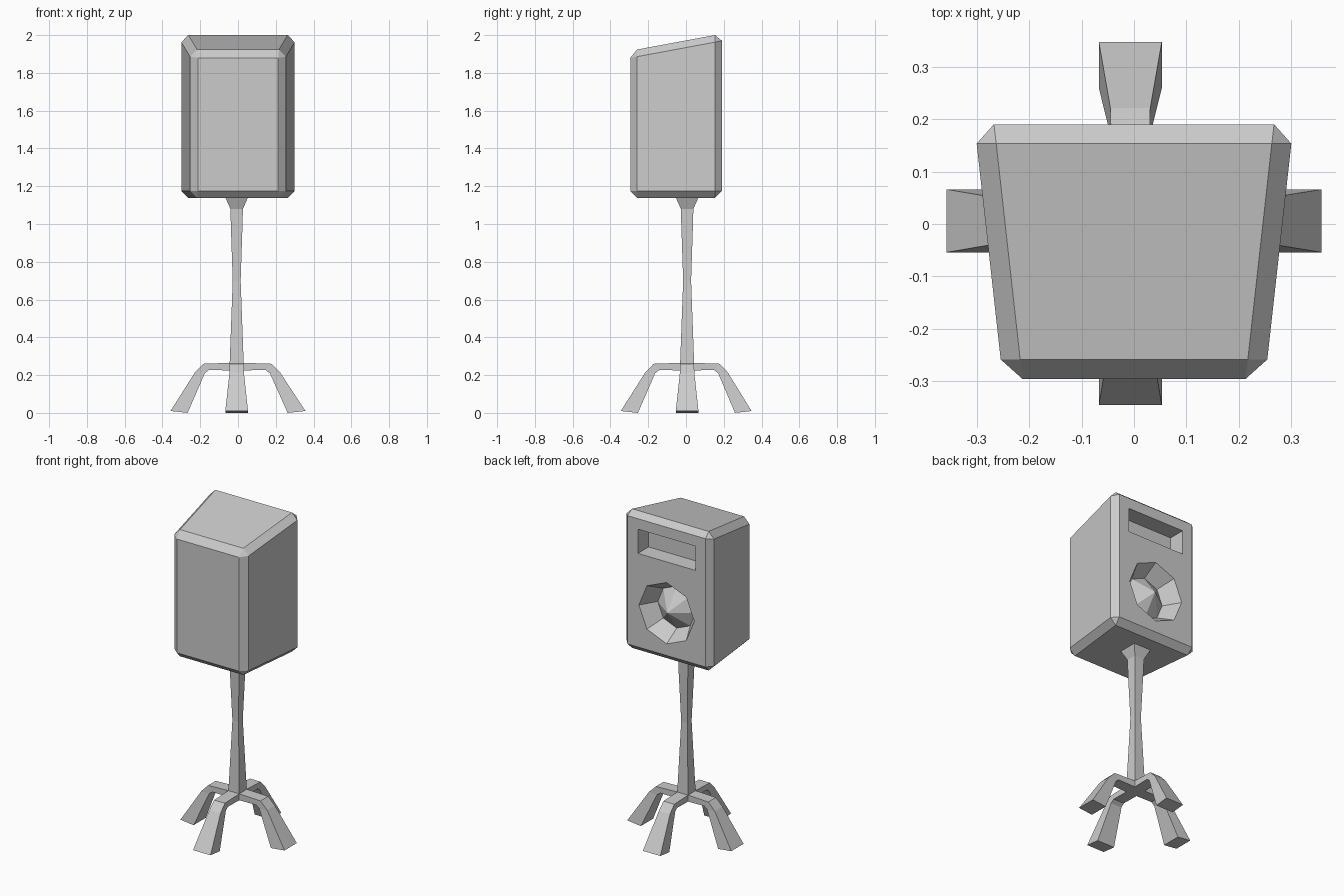
import bpy
import bmesh
from math import cos, sin, pi
from mathutils import Matrix, Vector

cube = bpy.data.objects.get("Cube")
if cube:
    bpy.data.objects.remove(cube, do_unlink=True)

# Single grey finish
grey = bpy.data.materials.new("plain grey")
grey.use_nodes = True
grey.diffuse_color = (0.6, 0.6, 0.6, 1)
grey.node_tree.nodes["Principled BSDF"].inputs["Base Color"].default_value = grey.diffuse_color

AXIS = Vector((-0.007, 0.006, 0))   # stand axis
BACK, FRONT = 0.19, -0.295          # cabinet depth


def finish(name, bm):
    bmesh.ops.recalc_face_normals(bm, faces=bm.faces)
    mesh = bpy.data.meshes.new(name)
    bm.to_mesh(mesh)
    bm.free()
    mesh.materials.append(grey)
    obj = bpy.data.objects.new(name, mesh)
    bpy.context.collection.objects.link(obj)
    return obj


def loft(name, rings, bevel=0):
    """Skin a list of equal-sized point rings and cap both ends."""
    bm = bmesh.new()
    loops = [[bm.verts.new(p) for p in ring] for ring in rings]
    n = len(loops[0])
    for a, b in zip(loops, loops[1:]):
        for i in range(n):
            j = (i + 1) % n
            bm.faces.new((a[i], a[j], b[j], b[i]))
    bm.faces.new(loops[0])
    bm.faces.new(loops[-1])
    if bevel:
        bmesh.ops.recalc_face_normals(bm, faces=bm.faces)
        bmesh.ops.bevel(bm, geom=bm.edges[:], offset=bevel, segments=1,
                        profile=0.5, affect='EDGES')
    return finish(name, bm)


def octagon(radius, y):
    return [(radius * cos(k * pi / 4), y, 1.437 + radius * sin(k * pi / 4))
            for k in range(8)]


def slab(half, y, low, high):
    return [(-half, y, low), (half, y, low), (half, y, high), (-half, y, high)]


def cut(target, cutter):
    mod = target.modifiers.new("recess", 'BOOLEAN')
    mod.operation = 'DIFFERENCE'
    mod.solver = 'EXACT'
    mod.object = cutter
    cutter.hide_render = True
    bpy.context.view_layer.objects.active = target
    bpy.ops.object.modifier_apply(modifier=mod.name)
    bpy.data.objects.remove(cutter, do_unlink=True)


# Cabinet: tapered, sloping-topped box with chamfered edges
cabinet = loft("cabinet", [slab(0.25, FRONT, 1.138, 1.917),
                           slab(0.304, BACK, 1.138, 2.007)], bevel=0.037)

# Slot and flared woofer recess in the back face
cut(cabinet, loft("slot_cutter", [slab(0.197, BACK - 0.105, 1.755, 1.905),
                                  slab(0.197, BACK + 0.05, 1.755, 1.905)]))
cut(cabinet, loft("woofer_cutter", [octagon(0.13, BACK - 0.1),
                                    octagon(0.196, BACK + 0.01)]))

# Pointed woofer cone
bm = bmesh.new()
base = [bm.verts.new(p) for p in octagon(0.13, BACK - 0.099)]
tip = bm.verts.new((0, BACK - 0.005, 1.437))
for i in range(8):
    bm.faces.new((base[i], base[(i + 1) % 8], tip))
finish("woofer_cone", bm)

# Square pole, waisted in the middle and flared under the cabinet
profile = [(0.225, 0.037), (0.265, 0.037), (0.7, 0.021),
           (1.0, 0.031), (1.08, 0.033), (1.14, 0.06)]
loft("pole", [[AXIS + Vector((sx * h, sy * h, z))
               for sx, sy in ((-1, -1), (1, -1), (1, 1), (-1, 1))]
              for z, h in profile])

# Four splayed legs: outer point, inner point, half width
sections = [((0.036, 0.265), (0.036, 0.225), 0.037),
            ((0.18, 0.26), (0.15, 0.227), 0.037),
            ((0.225, 0.215), (0.172, 0.21), 0.038),
            ((0.357, 0.01), (0.265, 0), 0.06)]
for name, turn, reach in (("left_leg", 0, 0.364), ("back_leg", 1, 0.341),
                          ("right_leg", 2, 0.35), ("front_leg", 3, 0.351)):
    spin = Matrix.Rotation(turn * pi / 2, 3, 'Z')
    rings = []
    for (ro, zo), (ri, zi), h in sections:
        k = reach / 0.357
        rings.append([AXIS + spin @ Vector(p) for p in (
            (ro * k, -h, zo), (ro * k, h, zo), (ri * k, h, zi), (ri * k, -h, zi))])
    loft(name, rings)
